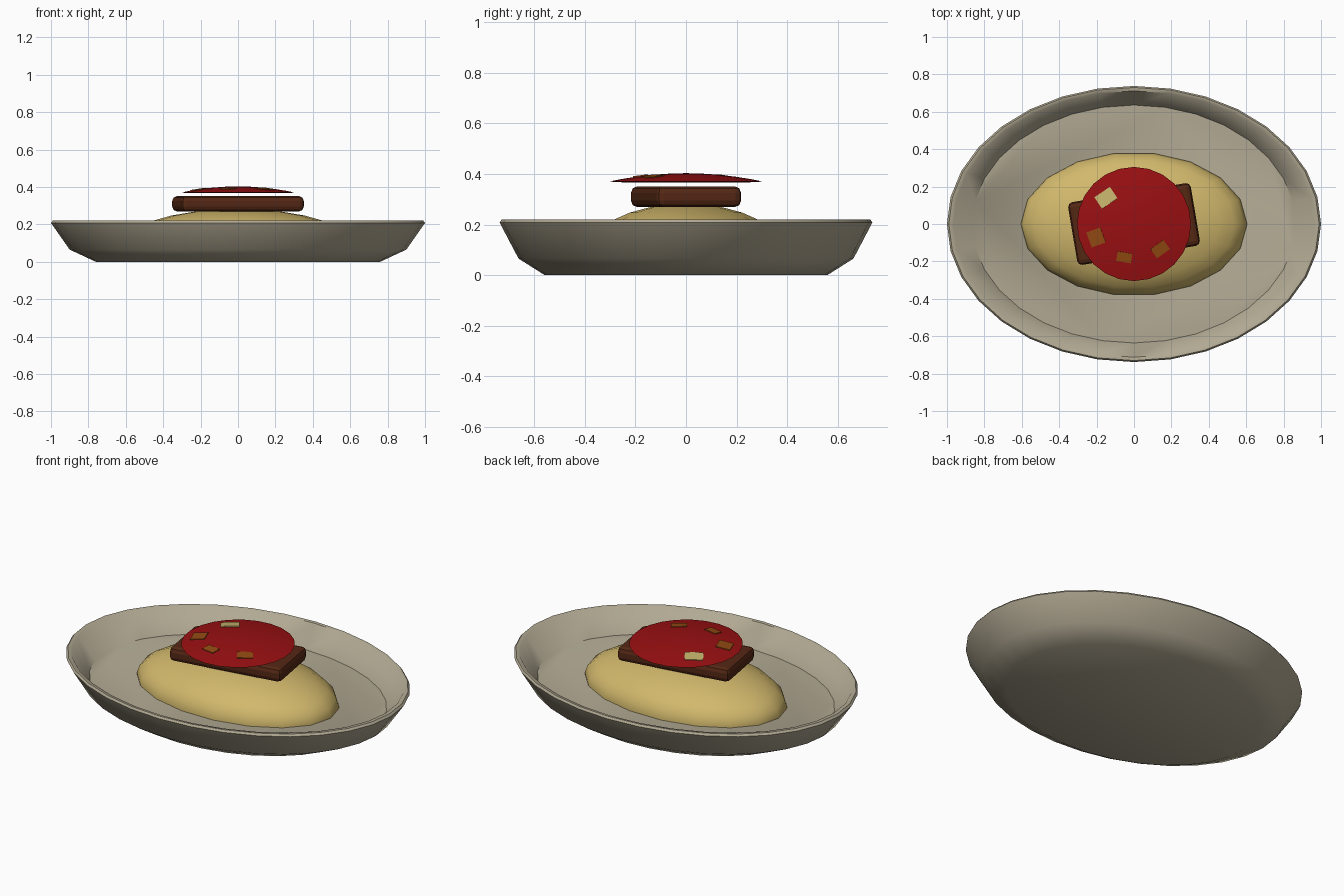
import bpy, bmesh, math
from mathutils import Vector, Matrix

if "Cube" in bpy.data.objects:
    bpy.data.objects.remove(bpy.data.objects["Cube"])


def material(name, rgb):
    m = bpy.data.materials.new(name)
    m.diffuse_color = (*rgb, 1)
    m.use_nodes = True
    m.node_tree.nodes["Principled BSDF"].inputs["Base Color"].default_value = m.diffuse_color
    return m


stone = material("stoneware grey", (0.44, 0.395, 0.29))
grain = material("golden grain", (0.64, 0.48, 0.15))
brown = material("roasted brown", (0.09, 0.021, 0.007))
red = material("sauce red", (0.32, 0.005, 0.006))
amber = material("amber brown", (0.29, 0.07, 0.006))
pale = material("pale yellow", (0.56, 0.45, 0.15))


def finish(bm, name, mat, angle=None):
    bmesh.ops.recalc_face_normals(bm, faces=bm.faces)
    me = bpy.data.meshes.new(name)
    bm.to_mesh(me)
    bm.free()
    me.materials.append(mat)
    ob = bpy.data.objects.new(name, me)
    bpy.context.collection.objects.link(ob)
    if angle:
        bpy.ops.object.select_all(action='DESELECT')
        ob.select_set(True)
        bpy.context.view_layer.objects.active = ob
        bpy.ops.object.shade_smooth_by_angle(angle=math.radians(angle))
    return ob


def oval_lathe(name, rings, n, mat, angle):
    """Closed solid through oval rings given as (x radius, y radius, z)."""
    bm = bmesh.new()
    loops = []
    for rx, ry, z in rings:
        loops.append([bm.verts.new((rx * math.cos(2 * math.pi * i / n),
                                    ry * math.sin(2 * math.pi * i / n), z)) for i in range(n)])
    for a, b in zip(loops, loops[1:]):
        for i in range(n):
            j = (i + 1) % n
            bm.faces.new((a[i], a[j], b[j], b[i]))
    bm.faces.new(loops[0])
    bm.faces.new(loops[-1])
    return finish(bm, name, mat, angle)


# oval dish: outside up, over the rim, down to the floor
oval_lathe("dish", [(0.76, 0.56, 0), (0.90, 0.663, 0.065), (1.0, 0.738, 0.208),
                    (0.99, 0.73, 0.22), (0.965, 0.712, 0.218), (0.865, 0.636, 0.09)],
           32, stone, 53)

# grain mound: upper part of a flattened ball
mound = [(0.605, 0.384, 0.08)]
for k in range(7):
    t = math.radians(k * 13.5)
    mound.append((0.605 * math.cos(t), 0.384 * math.cos(t), 0.10 + 0.182 * math.sin(t)))
oval_lathe("grain_mound", mound, 18, grain, 40)

# bevelled slab turned slightly
bm = bmesh.new()
bmesh.ops.create_cube(bm, size=1, matrix=Matrix.Translation((0, 0, 0.31))
                      @ Matrix.Rotation(math.radians(9.5), 4, 'Z')
                      @ Matrix.Diagonal((0.665, 0.34, 0.082, 1)))
bmesh.ops.bevel(bm, geom=bm.edges[:], offset=0.026, segments=2, profile=0.5, affect='EDGES')
finish(bm, "roast_slab", brown)


# sauce cap: shallow dome
def dome(r):
    return 0.403 - 0.033 * (r / 0.305) ** 2


oval_lathe("sauce_cap", [(0.25, 0.25, 0.367), (0.305, 0.305, 0.37)]
           + [(r, r, dome(r)) for r in (0.26, 0.2, 0.13, 0.06, 0.01)], 24, red, 40)

# thin garnish flakes lying on the dome
for i, (x, y, w, d, rot, mat) in enumerate([
        (-0.15, 0.14, 0.10, 0.074, 34, pale), (-0.203, -0.072, 0.08, 0.085, 20, amber),
        (-0.052, -0.178, 0.08, 0.052, -10, amber), (0.14, -0.134, 0.085, 0.06, 36, amber)]):
    normal = Vector((x * 0.71, y * 0.71, 1))
    tilt = Vector((0, 0, 1)).rotation_difference(normal).to_matrix().to_4x4()
    bm = bmesh.new()
    bmesh.ops.create_cube(bm, size=1, matrix=Matrix.Translation((x, y, dome(math.hypot(x, y))))
                          @ tilt @ Matrix.Rotation(math.radians(rot), 4, 'Z')
                          @ Matrix.Diagonal((w, d, 0.006, 1)))
    finish(bm, f"garnish_flake_{i + 1}", mat)
